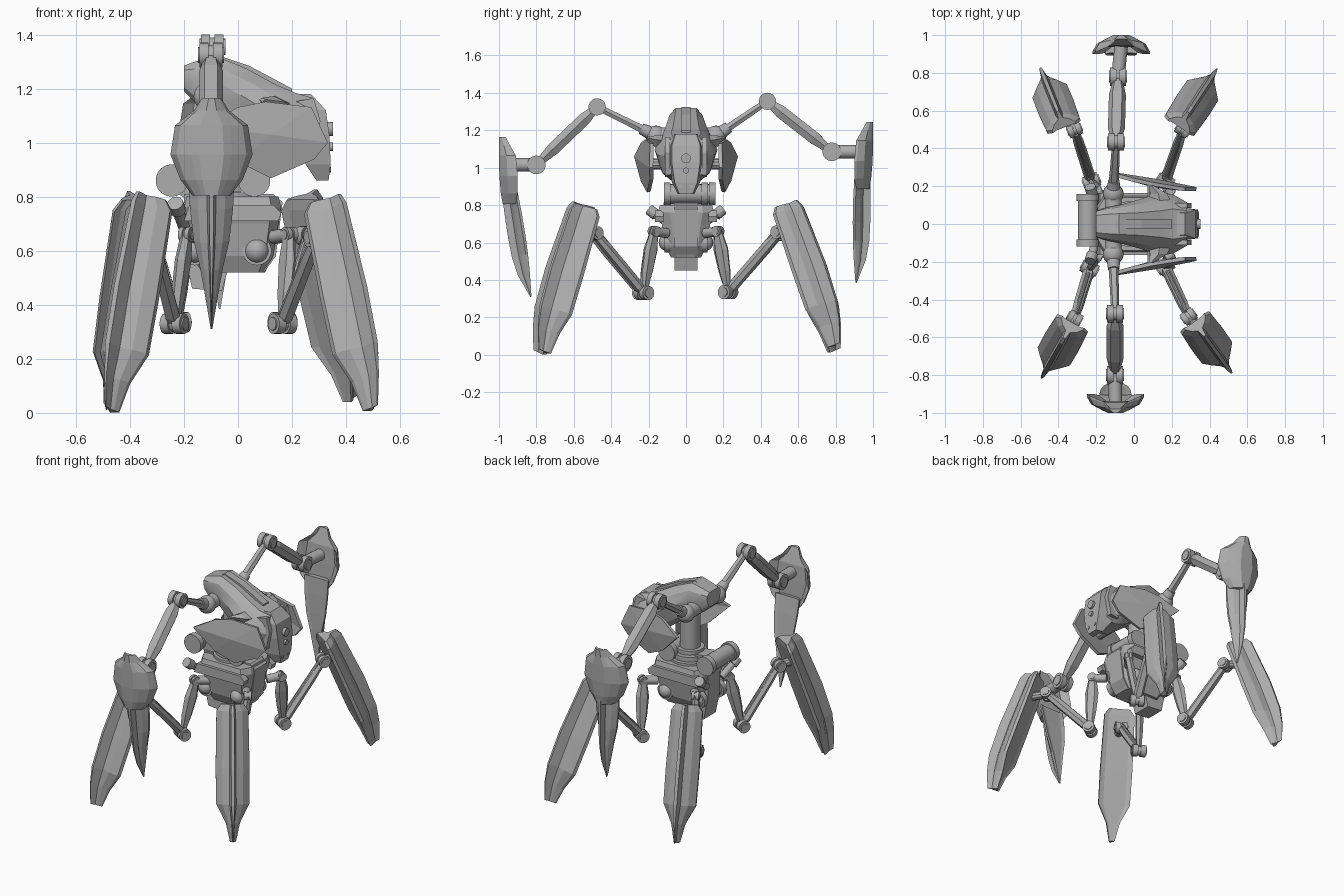
import bpy, bmesh, math
from mathutils import Vector as V

if "Cube" in bpy.data.objects:
    bpy.data.objects.remove(bpy.data.objects["Cube"])

grey = bpy.data.materials.new("grey_metal")
grey.diffuse_color = (0.42, 0.42, 0.42, 1)
grey.use_nodes = True
grey.node_tree.nodes["Principled BSDF"].inputs["Base Color"].default_value = grey.diffuse_color
round_parts = []


def finish(name, bm):
    bmesh.ops.recalc_face_normals(bm, faces=bm.faces)
    me = bpy.data.meshes.new(name)
    bm.to_mesh(me)
    bm.free()
    me.materials.append(grey)
    ob = bpy.data.objects.new(name, me)
    bpy.context.collection.objects.link(ob)
    return ob


def loft(name, rings):
    """Skin equal-length closed rings and cap both ends."""
    bm = bmesh.new()
    rows = [[bm.verts.new(p) for p in r] for r in rings]
    n = len(rows[0])
    for a, b in zip(rows, rows[1:]):
        for i in range(n):
            j = (i + 1) % n
            bm.faces.new((a[i], a[j], b[j], b[i]))
    bm.faces.new(rows[0])
    bm.faces.new(rows[-1])
    return finish(name, bm)


def rod(name, p, q, r, r2=None, n=18):
    p, q = V(p), V(q)
    bm = bmesh.new()
    m = (q - p).to_track_quat('Z', 'Y').to_matrix().to_4x4()
    m.translation = (p + q) / 2
    bmesh.ops.create_cone(bm, cap_ends=True, segments=n, radius1=r,
                          radius2=r if r2 is None else r2, depth=(q - p).length, matrix=m)
    round_parts.append(finish(name, bm))


def ball(name, c, r):
    bm = bmesh.new()
    bmesh.ops.create_uvsphere(bm, u_segments=18, v_segments=10, radius=r)
    bmesh.ops.translate(bm, verts=bm.verts, vec=c)
    round_parts.append(finish(name, bm))


def hinge(name, c, axis, r, w):
    """Twin discs on a thinner pin."""
    c, a = V(c), V(axis).normalized()
    for s in (-1, 1):
        rod(name + "_disc", c + a * s * w * .2, c + a * s * w, r)
        rod(name + "_cap", c + a * s * w, c + a * s * w * 1.15, r * .65)
    rod(name + "_pin", c - a * w * .3, c + a * w * .3, r * .75)


def bar(name, p, q, wide, sections):
    """Hexagonal bar; sections are (t, half width, half thickness)."""
    p, q = V(p), V(q)
    d = (q - p).normalized()
    w = V(wide)
    w = (w - d * w.dot(d)).normalized()
    n = d.cross(w)
    shape = [(-1, 0), (-.55, 1), (.55, 1), (1, 0), (.55, -1), (-.55, -1)]
    loft(name, [[p.lerp(q, t) + w * (a * x) + n * (b * y) for x, y in shape]
                for t, a, b in sections])


def blade(name, a, f, out, stations, shoulder=(.62, .42), root=(.2, .58), keel=.1, hollow=.06):
    """Plate with bevelled rims and a raised keel; stations are (t, half width, rim, keel height)."""
    a, f, u = V(a), V(f), V(out)
    d = (f - a).normalized()
    n = (u - d * u.dot(d)).normalized()
    w = d.cross(n)
    rings = []
    for t, h, b, k in stations:
        g = k - b
        half = [(1, .14), shoulder, root, (keel, 1)]
        prof = [(-x, y) for x, y in half] + half[::-1] + [(1, 0), (.7, hollow), (-.7, hollow), (-1, 0)]
        rings.append([a.lerp(f, t) + w * (h * x) + n * (b + g * y) for x, y in prof])
    loft(name, rings)


def prism(name, pts, y0, y1):
    """Side profile (x, z) extruded between y0 and y1."""
    loft(name, [[(x, y, z) for x, z in pts] for y in (y0, y1)])


# Legs: hip, low joint, knee, blade top, foot
legs = [
    ((.19, .17, .66), (.165, .225, .335), (.26, .50, .655), (.26, .55, .79), (.425, .80, .055)),
    ((.19, -.17, .66), (.165, -.225, .33), (.29, -.49, .65), (.345, -.55, .775), (.50, -.765, .02)),
    ((-.19, .17, .66), (-.225, .225, .335), (-.315, .50, .645), (-.385, .55, .785), (-.485, .80, .025)),
    ((-.19, -.17, .66), (-.235, -.235, .33), (-.315, -.50, .64), (-.345, -.56, .785), (-.475, -.79, .014)),
]
for hip, low, knee, top, foot in legs:
    hip, low, knee, top, foot = map(V, (hip, low, knee, top, foot))
    u = V((foot.x - top.x, foot.y - top.y, 0)).normalized()
    side = V((-u.y, u.x, 0))
    rod("hip_axle", (hip.x * .7, hip.y * .6, .65), hip, .026)
    hinge("hip_joint", hip, side, .028, .022)
    bar("hip_link", hip, low, u, [(0, .024, .018), (.3, .042, .022), (.65, .034, .02), (1, .016, .014)])
    hinge("low_joint", low, side, .038, .042)
    bar("thigh", low, knee, side, [(0, .02, .018), (.1, .03, .024), (.75, .028, .022), (1, .02, .018)])
    rod("thigh_piston", low.lerp(knee, .1) + V((0, 0, .03)), low.lerp(knee, .9) + V((0, 0, .03)), .011, n=10)
    hinge("knee_joint", knee, side, .036, .036)
    rod("knee_mount", knee, top.lerp(foot, .18), .026, n=10)
    blade("leg_blade", top, foot, u, [
        (-.02, .065, -.045, .06), (.03, .094, -.052, .08), (.45, .1, -.052, .1),
        (.72, .098, -.05, .095), (.86, .042, -.045, .072), (1, .018, -.042, .03)])

# Arms: shoulder, elbow, wrist, shield top, spike tip
arms = [
    ((-.11, -.16, 1.17), (-.1, -.475, 1.325), (-.1, -.8, 1.015), (-.098, -.93, 1.165), (-.098, -.83, .31)),
    ((-.11, .16, 1.17), (-.095, .435, 1.355), (-.085, .78, 1.085), (-.068, .93, 1.245), (-.068, .91, .385)),
]
for sh, el, wr, st, tip in arms:
    sh, el, wr, st, tip = map(V, (sh, el, wr, st, tip))
    out = V((0, math.copysign(1, el.y), 0))
    X = V((1, 0, 0))
    ball("shoulder_ball", sh, .055)
    rod("shoulder_collar", sh, sh.lerp(el, .25), .04, .03)
    bar("upper_arm", sh, el, X, [(0, .028, .02), (.3, .026, .02), (1, .02, .017)])
    hinge("elbow_joint", el, X, .046, .042)
    bar("forearm", el, wr, X, [(.04, .025, .02), (.2, .045, .034), (.72, .045, .034), (.96, .025, .02)])
    hinge("wrist_joint", wr, X, .05, .042)
    rod("wrist_mount", wr, (st.x, st.y + out.y * .01, wr.z), .036)
    sb = st - V((0, 0, .36))
    blade("arm_shield", st, sb, out, [
        (0, .035, .035, .07), (.13, .065, .01, .07), (.28, .135, -.02, .07),
        (.58, .152, -.03, .068), (.84, .115, -.03, .06), (1, .07, -.02, .05)],
        (.85, .55), (.5, .85), .3, .4)
    blade("arm_spike", sb + V((0, 0, .06)) + out * .01, tip, out, [
        (0, .085, -.04, .045), (.2, .08, -.04, .052), (.42, .066, -.036, .058),
        (.6, .042, -.03, .058), (.78, .024, -.02, .045), (1, .003, -.004, .003)])

# Pelvis: hull, centre keel, top deck
loft("pelvis_hull", [[(cx + sx * a, sy * b, z) for sx, sy in
                      ((-1, -.6), (-.8, -1), (.8, -1), (1, -.6), (1, .6), (.8, 1), (-.8, 1), (-1, .6))]
                     for z, cx, a, b in ((.52, -.02, .12, .08), (.58, -.02, .15, .11),
                                         (.70, -.02, .17, .13), (.76, -.02, .18, .15), (.80, -.02, .17, .14))])
prism("pelvis_keel", [(-.17, .46), (-.06, .45), (-.04, .52), (.1, .525), (.14, .58), (.165, .78), (.13, .81),
                      (-.2, .81), (-.2, .6)], -.062, .062)
for s in (-1, 1):
    prism("deck_rail", [(-.2, .71), (.15, .71), (.16, .74), (.13, .77), (-.18, .77)], s * .12, s * .165)
    for x in (-.16, .07):
        ball("hip_dome", (x, s * .10, .60), .046)
        rod("dome_collar", (x, s * .08, .60), (x, s * .115, .60), .054)
    rod("exhaust_pipe", (-.2, s * .08, .69), (-.23, s * .19, .77), .022, n=12)
    rod("exhaust_tip", (-.222, s * .16, .748), (-.232, s * .197, .776), .03, n=12)

# Waist rings and column
for z, r, h in ((.79, .12, .025), (.82, .105, .03), (.855, .085, .025), (.88, .06, .22)):
    rod("waist_ring", (-.03, 0, z), (-.03, 0, z + h), r, n=24)

# Drums on the deck
for x, y0, y1 in ((-.245, -.10, .14), (.06, -.10, .10)):
    rod("drum", (x, y0, .86), (x, y1, .86), .052)
    for y in (y0, y1):
        rod("drum_rim", (x, y - .018, .86), (x, y + .018, .86), .06)
prism("drum_bracket", [(-.27, .84), (-.14, .76), (-.05, .8), (-.1, .86), (-.24, .88)], -.05, .05)

# Torso shell: (x, top, bottom, half width, crown half width)
torso = [(-.20, 1.285, 1.19, .07, .045), (-.16, 1.30, 1.15, .085, .05), (-.08, 1.32, 1.11, .10, .055),
         (.03, 1.275, 1.03, .13, .06), (.14, 1.215, .95, .168, .07), (.21, 1.185, .93, .155, .08),
         (.28, 1.165, .94, .115, .07)]
round_parts.append(loft("torso_shell", [[(x, s * y, z) for s, y, z in (
    (-1, c, t), (1, c, t), (1, (c + w) / 2 + .01, t - (t - b) * .18), (1, w, t - (t - b) * .45),
    (1, w * .8, b + (t - b) * .15), (1, w * .5, b), (-1, w * .5, b), (-1, w * .8, b + (t - b) * .15),
    (-1, w, t - (t - b) * .45), (-1, (c + w) / 2 + .01, t - (t - b) * .18))]
    for x, t, b, w, c in torso]))
# Shoulder axle and spine ridge
rod("shoulder_axle", (-.11, -.17, 1.17), (-.11, .17, 1.17), .045)
prism("spine_ridge", [(-.17, 1.28), (-.08, 1.325), (.04, 1.285), (.2, 1.2), (.2, 1.16), (-.1, 1.25)], -.025, .025)

# Head: block, brow, eyes
loft("head_block", [[(x0, -a, z), (x1, -a * .8, z), (x1, a * .8, z), (x0, a, z)] for z, x0, x1, a in (
    (.86, .29, .335, .045), (.92, .25, .343, .075), (1.03, .2, .338, .095), (1.12, .18, .325, .095), (1.18, .17, .27, .07))])
rod("large_eye", (.3, 0, 1.05), (.352, 0, 1.05), .026)
rod("small_eye", (.3, 0, .985), (.352, 0, .985), .016)
for s in (-1, 1):
    prism("cheek_plate", [(.2, 1.15), (.28, 1.165), (.305, 1.08), (.28, .96), (.22, .95)], s * .085, s * .112)
    rod("chin_stud", (.3, s * .03, .90), (.345, s * .03, .90), .01, n=8)
    # Pointed shoulder horn
    loft("shell_horn", [[(x, s * y, z) for x, z in ((cx - r, cz), (cx, cz + r * .5), (cx + r, cz), (cx, cz - r))]
                        for y, cx, cz, r in ((.09, .14, 1.14, .07), (.16, .13, 1.15, .045), (.205, .09, 1.16, .012))])

    # Side armour plate, tapering in toward the front
    bm = bmesh.new()
    outline = [(-.13, 1.06), (.0, 1.13), (.1, 1.15), (.27, 1.13), (.33, 1.0), (.28, .94), (.12, .87), (.0, .93)]
    shift = lambda x, z: s * (.25 - .18 * x - .18 * abs(z - 1.03))
    ring = [bm.verts.new((x, shift(x, z), z)) for x, z in outline]
    mid = bm.verts.new((.12, shift(.12, 1.03), 1.03))
    for i, v in enumerate(ring):
        bm.faces.new((v, ring[(i + 1) % len(ring)], mid))
    plate = finish("side_armour", bm)
    mod = plate.modifiers.new("thickness", 'SOLIDIFY')
    mod.thickness = .02
    mod.offset = 0
    rod("armour_mount", (.1, s * .12, 1.02), (.1, s * .225, 1.02), .03, n=10)

# Smooth the round parts, keeping hard edges
for ob in round_parts:
    ob.select_set(True)
    bpy.context.view_layer.objects.active = ob
bpy.ops.object.shade_smooth_by_angle(angle=math.radians(28))
